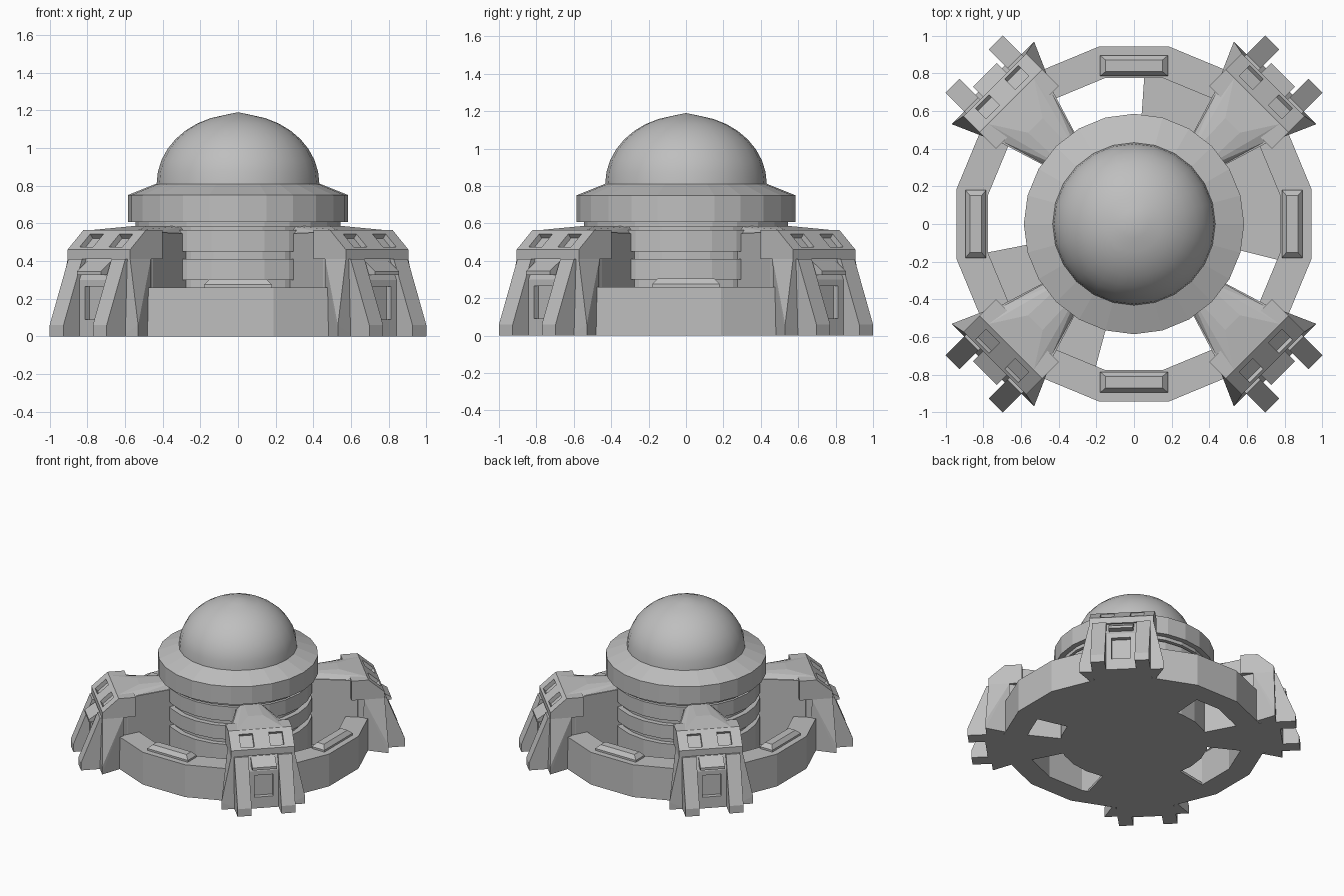
import bpy, bmesh, math
from mathutils import Matrix

cube = bpy.data.objects.get("Cube")
if cube:
    bpy.data.objects.remove(cube)

stone = bpy.data.materials.new("light_grey")
stone.use_nodes = True
GREY = (0.52, 0.52, 0.52, 1)
stone.diffuse_color = GREY
stone.node_tree.nodes["Principled BSDF"].inputs["Base Color"].default_value = GREY


def add_object(name, bm):
    bmesh.ops.recalc_face_normals(bm, faces=bm.faces)
    mesh = bpy.data.meshes.new(name)
    bm.to_mesh(mesh)
    bm.free()
    mesh.materials.append(stone)
    obj = bpy.data.objects.new(name, mesh)
    bpy.context.collection.objects.link(obj)
    return obj


def hull(name, points, mirror=False):
    """Convex solid; with mirror, each point is repeated across y = 0."""
    bm = bmesh.new()
    for x, y, z in points:
        bm.verts.new((x, y, z))
        if mirror:
            bm.verts.new((x, -y, z))
    res = bmesh.ops.convex_hull(bm, input=bm.verts)
    spare = {e for e in res["geom_interior"] + res["geom_unused"]
             if isinstance(e, bmesh.types.BMVert)}
    bmesh.ops.delete(bm, geom=list(spare), context="VERTS")
    bmesh.ops.dissolve_limit(bm, angle_limit=0.02, verts=bm.verts, edges=bm.edges)
    return add_object(name, bm)


def extruded(name, profile, y0, y1):
    """Solid from a convex (x, z) profile between two y values."""
    return hull(name, [(x, y, z) for x, z in profile for y in (y0, y1)])


def lathe(name, profile, sides, phase=0.0, closed=False):
    """Revolve an (r, z) profile about the z axis."""
    bm = bmesh.new()
    rings = []
    for r, z in profile:
        if r == 0:
            rings.append([bm.verts.new((0, 0, z))] * sides)
        else:
            angles = [phase + math.tau * i / sides for i in range(sides)]
            rings.append([bm.verts.new((r * math.cos(a), r * math.sin(a), z)) for a in angles])
    pairs = list(zip(rings, rings[1:]))
    if closed:
        pairs.append((rings[-1], rings[0]))
    for a, b in pairs:
        for i in range(sides):
            j = (i + 1) % sides
            bm.faces.new(dict.fromkeys((a[i], a[j], b[j], b[i])))
    return add_object(name, bm)


def carve(obj, cutters):
    """Subtract the cutters and keep the result as plain mesh."""
    for c in cutters:
        mod = obj.modifiers.new("recess", "BOOLEAN")
        mod.operation, mod.solver, mod.object = "DIFFERENCE", "EXACT", c
    bpy.context.view_layer.update()
    graph = bpy.context.evaluated_depsgraph_get()
    mesh = bpy.data.meshes.new_from_object(obj.evaluated_get(graph))
    obj.modifiers.clear()
    obj.data = mesh
    for c in cutters:
        bpy.data.objects.remove(c)


def four_around(obj, start):
    """Place the part at four quarter turns about the centre."""
    for k in range(4):
        part = obj if k == 0 else obj.copy()
        if k:
            bpy.context.collection.objects.link(part)
        part.matrix_world = Matrix.Rotation(start + k * math.pi / 2, 4, "Z")


# Central drum with grooves, and the collar above it
lathe("core_drum", [(0, 0), (.54, 0), (.54, .26), (.50, .26), (.50, .30), (.54, .30),
                    (.54, .41), (.50, .41), (.50, .45), (.54, .45), (.54, .565),
                    (.50, .565), (.50, .585), (0, .585)], 24)
lathe("collar", [(0, .58), (.545, .58), (.545, .607), (.585, .607), (.585, .75),
                 (.435, .81), (0, .81)], 24)

# Dome
steps = 9
arc = [(.432 * math.cos(i / steps * math.pi / 2), .81 + .37 * math.sin(i / steps * math.pi / 2))
       for i in range(steps)]
dome = lathe("dome", arc + [(0, 1.19)], 24)
for p in dome.data.polygons:
    p.use_smooth = True

# Outer ring wall with a raised block on each main side
lathe("outer_ring", [(.96, 0), (.96, .26), (.79, .26), (.79, 0)], 16, math.pi / 16, closed=True)
four_around(hull("ring_block", [(.785, .18, .25), (.895, .18, .25), (.785, .18, .275),
                                (.895, .18, .275), (.81, .15, .305), (.87, .15, .305)],
                 mirror=True), 0)


# Partial floor between drum and ring
def floor(name, start, end):
    bm = bmesh.new()
    count = 12
    angles = [math.radians(start + (end - start) * i / count) for i in range(count + 1)]
    path = [(.5, a) for a in angles] + [(.82, a) for a in reversed(angles)]
    face = bm.faces.new([bm.verts.new((r * math.cos(a), r * math.sin(a), 0)) for r, a in path])
    top = bmesh.ops.extrude_face_region(bm, geom=[face])
    bmesh.ops.translate(bm, vec=(0, 0, .02),
                        verts=[v for v in top["geom"] if isinstance(v, bmesh.types.BMVert)])
    add_object(name, bm)


floor("floor_left", -14, 86)
floor("floor_right", 191, 255)

# Buttress wall widening outwards, with a raised ridge on top
parts = [hull("buttress_wall", [(.45, .085, 0), (.45, .085, .545), (.92, .23, 0), (.92, .23, .555)],
              mirror=True),
         hull("buttress_ridge", [(.45, .085, .54), (.92, .23, .54), (.92, .17, .565),
                                 (.74, .055, .585), (.45, .045, .585)], mirror=True)]

# Buttress head with two recesses in its sloping face
head = extruded("buttress_head", [(.80, .41), (1.045, .41), (1.045, .46), (.925, .565), (.80, .565)],
                -.235, .235)
slope = [(1.03, .4731), (.95, .5431)]
nx, nz = .66, .75
window = [(x + d * nx, z + d * nz) for x, z in slope for d in (-.03, .05)]
carve(head, [extruded("window_cutter", window, s * .06, s * .16) for s in (-1, 1)])
parts.append(head)

# Lower body with a square recess in front
body = extruded("buttress_body", [(.85, 0), (1.08, 0), (1.08, .30), (1.03, .41), (.85, .41)],
                -.21, .21)
carve(body, [extruded("panel_cutter", [(1.045, .09), (1.2, .09), (1.2, .265), (1.045, .265)],
                      -.07, .07)])
parts.append(body)
parts.append(extruded("front_lip", [(1.0, .40), (1.04, .40), (1.12, .345), (1.12, .325), (1.0, .325)],
                      -.09, .09))

# Sloping front legs and flared side wings
leg = [(.95, 0), (1.2, 0), (1.2, .06), (1.06, .41), (.95, .41)]
for side, s in (("left", 1), ("right", -1)):
    parts.append(extruded("front_leg_" + side, leg, s * .11, s * .214))
    parts.append(hull("side_wing_" + side, [(x, s * y, z) for x, y, z in (
        (.89, .225, 0), (.89, .235, .41), (1.045, .235, .41), (1.045, .19, .41),
        (1.06, .31, 0), (1.06, .31, .06), (1.06, .19, 0))]))

for part in parts:
    four_around(part, math.pi / 4)
